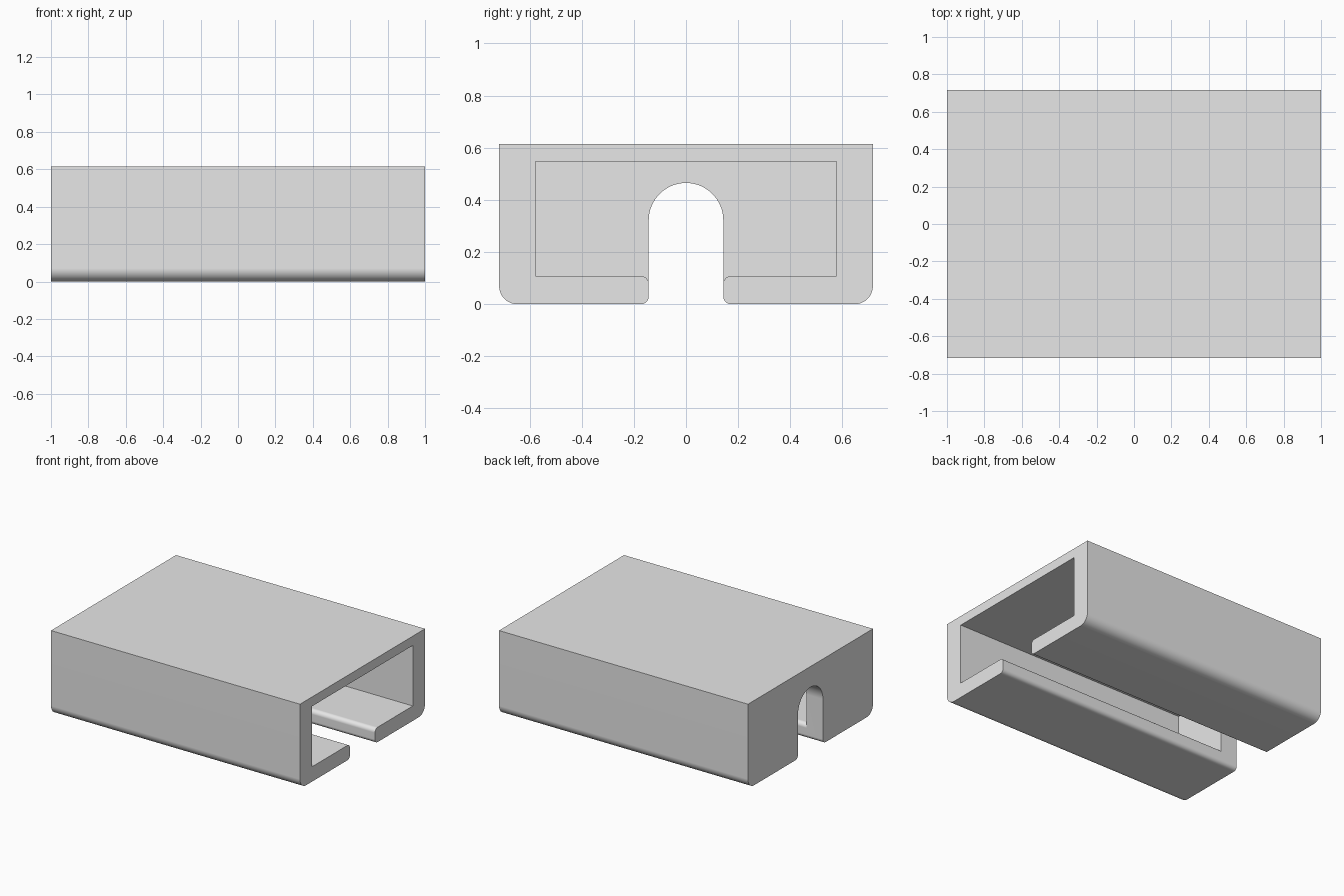
import bpy
import bmesh
from math import sin, cos, radians

cube = bpy.data.objects.get("Cube")
if cube:
    bpy.data.objects.remove(cube, do_unlink=True)

# Main dimensions
HALF_Y, HEIGHT = 0.717, 0.615
SLOT, ARCH_Z = 0.143, 0.322
CAVITY_Y, FLOOR, CEILING = 0.577, 0.108, 0.547
END_WALL_X = -0.866
LIP, CORNER = 0.03, 0.07


def arc(cy, cz, r, start, end, steps=10):
    """Points of an arc in the YZ plane, angles in degrees."""
    angles = [radians(start + (end - start) * i / steps) for i in range(steps + 1)]
    return [(cy + r * cos(a), cz + r * sin(a)) for a in angles]


def mirrored(half):
    """Close a +Y half profile with its mirror image, skipping points on the axis."""
    return half + [(-y, z) for y, z in reversed(half) if y > 1e-5]


def extrude_profile(name, profile, x0, x1):
    bm = bmesh.new()
    face = bm.faces.new([bm.verts.new((x0, y, z)) for y, z in profile])
    grown = bmesh.ops.extrude_face_region(bm, geom=[face])["geom"]
    verts = [g for g in grown if isinstance(g, bmesh.types.BMVert)]
    bmesh.ops.translate(bm, vec=(x1 - x0, 0, 0), verts=verts)
    bmesh.ops.recalc_face_normals(bm, faces=bm.faces)
    mesh = bpy.data.meshes.new(name)
    bm.to_mesh(mesh)
    bm.free()
    obj = bpy.data.objects.new(name, mesh)
    bpy.context.collection.objects.link(obj)
    return obj


# Outer block with rounded bottom corners and an arched slot along its length
outline = (arc(0, ARCH_Z, SLOT, 90, 0, 16)
           + arc(SLOT + LIP, LIP, LIP, 180, 270)
           + arc(HALF_Y - CORNER, CORNER, CORNER, 270, 360)
           + [(HALF_Y, HEIGHT)])
housing = extrude_profile("slotted_housing", mirrored(outline), -1, 1)

# Cavity, open at the +X end, leaving rounded lips beside the slot
hollow = ([(CAVITY_Y, CEILING), (CAVITY_Y, FLOOR)]
          + arc(SLOT + LIP, FLOOR - LIP, LIP, 90, 180)
          + [(SLOT - 0.01, FLOOR - LIP - 0.005)])
cutter = extrude_profile("cavity_cutter", mirrored(hollow), END_WALL_X, 1.1)
cutter.hide_render = True

bpy.ops.object.select_all(action="DESELECT")
housing.select_set(True)
bpy.context.view_layer.objects.active = housing
cut = housing.modifiers.new("cavity", "BOOLEAN")
cut.operation = "DIFFERENCE"
cut.solver = "EXACT"
cut.object = cutter
bpy.ops.object.modifier_apply(modifier=cut.name)
bpy.data.objects.remove(cutter, do_unlink=True)

# Smooth rounded edges, flat broad faces
bpy.ops.object.shade_smooth_by_angle(angle=radians(30))
weighted = housing.modifiers.new("flat_faces", "WEIGHTED_NORMAL")
weighted.keep_sharp = True

# Plain grey
grey = bpy.data.materials.new("light_grey")
grey.use_nodes = True
color = (0.8, 0.8, 0.8, 1)
grey.diffuse_color = color
grey.node_tree.nodes["Principled BSDF"].inputs["Base Color"].default_value = color
housing.data.materials.clear()
housing.data.materials.append(grey)
